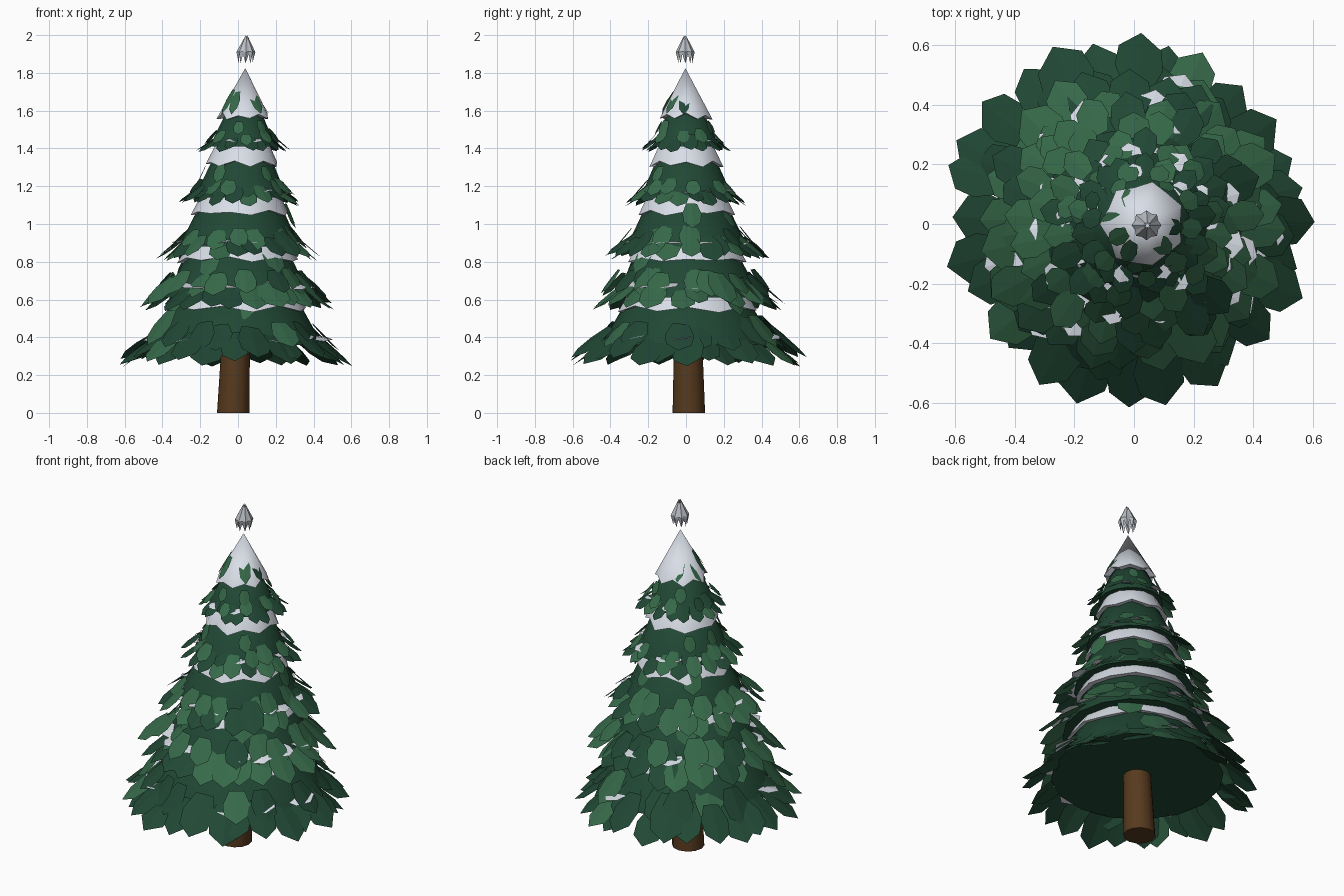
import bpy, bmesh, math, random
from mathutils import Vector

random.seed(7)
cube = bpy.data.objects.get("Cube")
if cube:
    bpy.data.objects.remove(cube, do_unlink=True)


def material(name, rgb):
    m = bpy.data.materials.new(name)
    m.use_nodes = True
    m.diffuse_color = (*rgb, 1)
    m.node_tree.nodes["Principled BSDF"].inputs["Base Color"].default_value = (*rgb, 1)
    return m


DARK = material("dark green", (0.015, 0.064, 0.035))
LIGHT = material("light green", (0.037, 0.142, 0.067))
SNOW = material("snow white", (0.71, 0.75, 0.82))
BARK = material("bark brown", (0.095, 0.042, 0.013))
SILVER = material("silver grey", (0.50, 0.53, 0.57))


def axis(z):
    """Point on the slightly leaning centre line."""
    return Vector((-0.025 + 0.035 * z, 0.015 - 0.01 * z, z))


def polar(r, angle, z):
    return axis(z) + Vector((r * math.cos(angle), r * math.sin(angle), 0))


def finish(name, bm, mats, smooth=False):
    mesh = bpy.data.meshes.new(name)
    bm.to_mesh(mesh)
    bm.free()
    for m in mats:
        mesh.materials.append(m)
    ob = bpy.data.objects.new(name, mesh)
    bpy.context.collection.objects.link(ob)
    if smooth:
        bpy.ops.object.select_all(action="DESELECT")
        ob.select_set(True)
        bpy.context.view_layer.objects.active = ob
        bpy.ops.object.shade_smooth_by_angle(angle=math.radians(40))


def cone(name, mat, r, z0, apex, sides=16, jag=0.0):
    """Cone with a base and an optional jagged rim."""
    bm = bmesh.new()
    rim = []
    for i in range(sides):
        drop = jag * ((i % 2) - 0.5 + random.uniform(-0.4, 0.4))
        rim.append(bm.verts.new(polar(r + drop * 0.6, math.tau * i / sides, z0 - drop)))
    top = bm.verts.new(axis(apex))
    bottom = bm.verts.new(axis(z0))
    for i in range(sides):
        j = (i + 1) % sides
        bm.faces.new((rim[i], rim[j], top))
        bm.faces.new((rim[j], rim[i], bottom))
    finish(name, bm, [mat], smooth=True)


# Half outline of a leaf: position along its length, half width
LEAF = [(0.0, 0.28), (0.4, 0.5), (0.75, 0.44)]


def leaf(bm, tip_r, tip_z, angle, length, width, slope, index, roll):
    """Pointed plate folded along its middle, sloping down and outward."""
    out = Vector((math.cos(angle), math.sin(angle), 0))
    side = Vector((-out.y, out.x, 0))
    up = Vector((0, 0, 1))
    along = out * math.cos(slope) - up * math.sin(slope)
    normal = out * math.sin(slope) + up * math.cos(slope)
    side, normal = (side * math.cos(roll) + normal * math.sin(roll),
                    normal * math.cos(roll) - side * math.sin(roll))
    tip = polar(tip_r, angle, tip_z)

    def vert(t, w):
        return bm.verts.new(tip - along * length * (1 - t) + side * w * width
                            - normal * abs(w) * width * 0.08)

    base, end = vert(0, 0), vert(1, 0)
    right = [vert(t, -w) for t, w in LEAF]
    left = [vert(t, w) for t, w in LEAF]
    for loop in ([base] + right + [end], [end] + left[::-1] + [base]):
        bm.faces.new(loop).material_index = index


def leaf_ring(name, mats, count, r, z, length, width, slope, second=0.0, keep=1.0):
    """Ring of jittered leaves; a share of them takes the second material."""
    bm = bmesh.new()
    phase = random.uniform(0, math.tau)
    for i in range(count):
        if random.random() > keep:
            continue
        k = random.uniform(0.88, 1.12)
        angle = phase + math.tau * (i + random.uniform(-0.3, 0.3)) / count
        leaf(bm, r * random.uniform(0.95, 1.04), z + random.uniform(-0.1, 0.1) * length,
             angle, length * k, width * k, math.radians(slope + random.uniform(-5, 5)),
             int(random.random() < second), random.uniform(-0.2, 0.2))
    finish(name, bm, mats)


# Trunk
bm = bmesh.new()
SIDES = 12
rings = [[bm.verts.new(polar(r, math.tau * i / SIDES, z)) for i in range(SIDES)]
         for r, z in ((0.086, 0), (0.074, 0.4))]
for i in range(SIDES):
    j = (i + 1) % SIDES
    bm.faces.new((rings[0][i], rings[0][j], rings[1][j], rings[1][i]))
bm.faces.new(rings[0][::-1])
bm.faces.new(rings[1])
finish("trunk", bm, [BARK], smooth=True)

# Tiers: cone radius, rim z, apex z, snow radius, snow z, leaf tip radius, tip z, leaf length, count
TIERS = [
    (0.46, 0.36, 1.15, 0.37, 0.55, 0.615, 0.27, 0.26, 28),
    (0.39, 0.61, 1.35, 0.315, 0.81, 0.52, 0.56, 0.22, 25),
    (0.32, 0.88, 1.55, 0.255, 1.06, 0.43, 0.82, 0.18, 23),
    (0.245, 1.14, 1.70, 0.19, 1.32, 0.325, 1.105, 0.14, 20),
    (0.175, 1.41, 1.80, 0.135, 1.57, 0.245, 1.39, 0.11, 17),
]
for n, (r, z, apex, sr, sz, tr, tz, ln, count) in enumerate(TIERS, 1):
    low = n == 1
    cone(f"branch_cone_{n}", DARK, r, z, apex)
    cone(f"snow_cone_{n}", SNOW, sr, sz, apex + 0.025, 14, 0.022)
    # Outer fringe and the steeper leaves above it
    leaf_ring(f"outer_leaves_{n}", [DARK, LIGHT], count, tr, tz, ln, ln * 0.66, 38,
              0.04 if low else 0.45)
    leaf_ring(f"inner_leaves_{n}", [DARK, LIGHT], count - 8, tr * 0.87, tz + tr * 0.1 + 0.008,
              ln * 0.8, ln * 0.62, 49, 0.4 if low else 0.85, 0.6 if low else 1.0)
    # Snow lying nearly level on the fringe
    leaf_ring(f"snow_patches_{n}", [SNOW], count - 8, tr * 0.83, tz + ln * 0.44, ln * 0.55,
              ln * 0.55, 14, keep=0.35 if low else 0.75)
    # Loose leaves lying on the cone
    steep = math.degrees(math.atan2(apex - z, r))
    lie_z = z + ln * 0.55
    lie_r = r * (apex - lie_z) / (apex - z) + 0.02
    leaf_ring(f"loose_leaves_{n}", [LIGHT], 6, lie_r, lie_z, ln * 0.75, ln * 0.55, steep,
              keep=0.7)

# Leaves poking through the top snow
leaf_ring("crown_leaves", [LIGHT, DARK], 8, 0.138, 1.57, 0.15, 0.06, 60, 0.2)

# Floating bud of eight folded petals above the crown
bm = bmesh.new()
for i in range(8):
    a = math.tau * i / 8
    foot = bm.verts.new(polar(0.036, a, 1.85))
    belly = bm.verts.new(polar(0.05, a, 1.91))
    right, left = (bm.verts.new(polar(0.041, a + s, 1.915)) for s in (-0.5, 0.5))
    peak = bm.verts.new(polar(0.004, a, 2.0))
    for tri in ((foot, right, belly), (foot, belly, left),
                (belly, right, peak), (belly, peak, left)):
        bm.faces.new(tri)
finish("top_ornament", bm, [SILVER])
